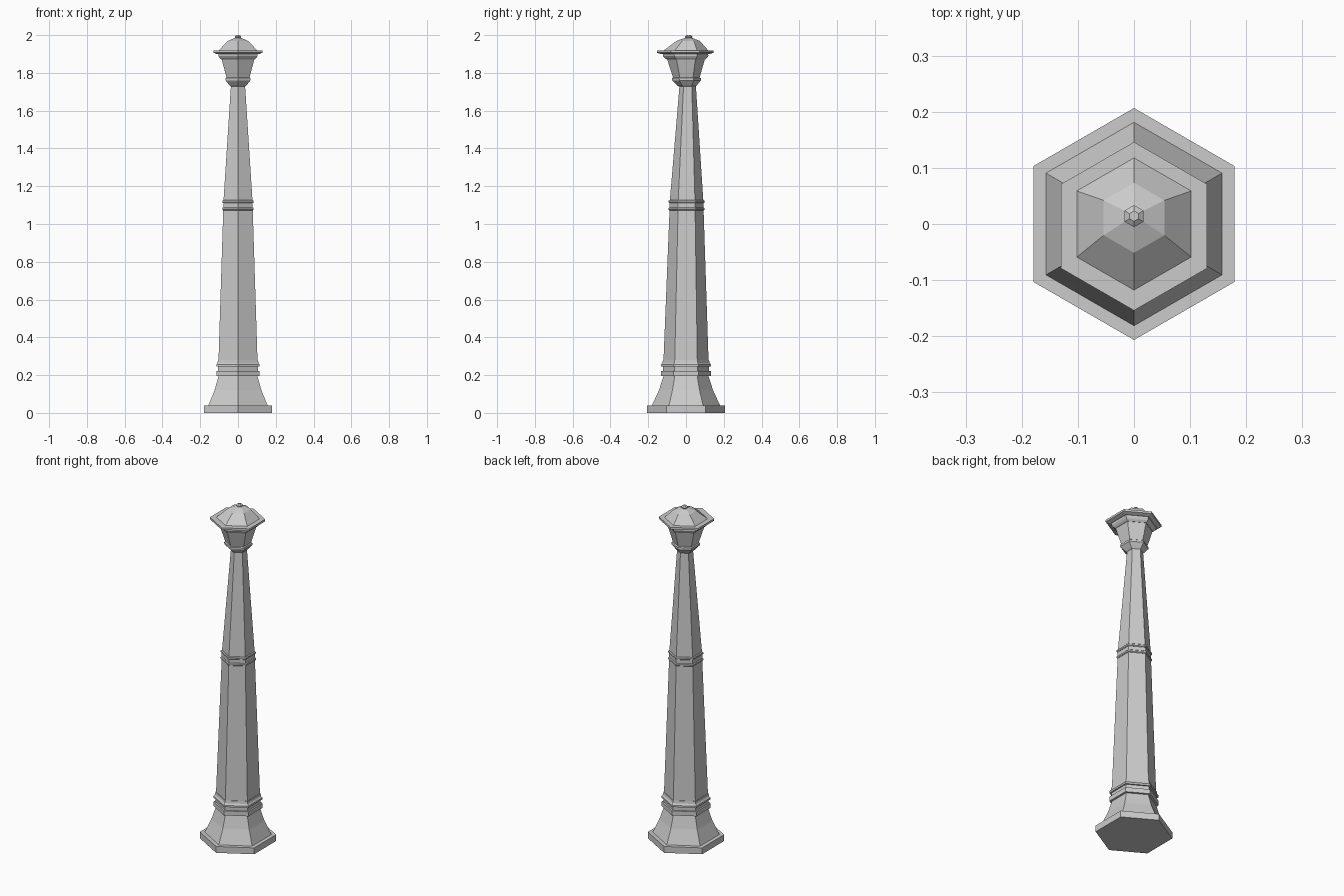
import bpy, bmesh, math

SIDES = 6


def hex_part(name, profile):
    """Closed six-sided part from rings of (apothem, z, y offset); points face +-y."""
    bm = bmesh.new()
    rings = []
    for apothem, z, y0 in profile:
        r = apothem / math.cos(math.pi / SIDES)
        rings.append([bm.verts.new((r * math.cos(a), y0 + r * math.sin(a), z))
                      for a in (math.pi / 2 + i * 2 * math.pi / SIDES for i in range(SIDES))])
    for low, high in zip(rings, rings[1:]):
        for i in range(SIDES):
            j = (i + 1) % SIDES
            bm.faces.new((low[i], low[j], high[j], high[i]))
    bm.faces.new(rings[0][::-1])
    bm.faces.new(rings[-1])
    bmesh.ops.recalc_face_normals(bm, faces=bm.faces)
    mesh = bpy.data.meshes.new(name)
    bm.to_mesh(mesh)
    bm.free()
    obj = bpy.data.objects.new(name, mesh)
    bpy.context.collection.objects.link(obj)
    return obj


# Plinth and flared foot
hex_part("plinth", [(0.179, 0, 0), (0.179, 0.038, 0)])
hex_part("flared_foot", [(0.157, 0.038, 0), (0.124, 0.12, 0), (0.103, 0.195, 0)])

# Mouldings at the bottom of the shaft
hex_part("foot_band", [(0.115, 0.195, 0), (0.115, 0.222, 0)])
hex_part("foot_neck", [(0.106, 0.222, 0), (0.106, 0.245, 0)])
hex_part("foot_moulding", [(0.115, 0.245, 0), (0.115, 0.255, 0), (0.108, 0.265, 0), (0.106, 0.28, 0)])

# Tapered shaft in two lengths, with a double band between them
hex_part("lower_shaft", [(0.104, 0.255, 0), (0.078, 1.075, 0.003)])
for name, z in (("lower_band", 1.072), ("upper_band", 1.11)):
    hex_part(name, [(0.079, z, 0.003), (0.083, z + 0.004, 0.003),
                    (0.083, z + 0.012, 0.003), (0.079, z + 0.016, 0.003)])
hex_part("band_core", [(0.078, 1.075, 0.003), (0.078, 1.12, 0.003)])
hex_part("upper_shaft", [(0.077, 1.12, 0.003), (0.037, 1.74, 0.009)])

# Lantern-shaped head
hex_part("head_bottom", [(0.039, 1.728, 0.006), (0.046, 1.735, 0.005), (0.062, 1.755, 0.003),
                         (0.066, 1.76, 0.003), (0.066, 1.772, 0.002), (0.060, 1.776, 0.002)])
hex_part("head_body", [(0.061, 1.776, 0.002), (0.086, 1.87, 0)])
hex_part("head_moulding", [(0.088, 1.87, 0), (0.098, 1.88, -0.001), (0.104, 1.89, -0.002), (0.104, 1.902, -0.003)])

# Cap brim, roof and finial
hex_part("cap_brim", [(0.112, 1.9, -0.004), (0.13, 1.907, -0.004), (0.13, 1.919, -0.004)])
hex_part("cap_roof", [(0.102, 1.919, 0), (0.054, 1.969, 0.011), (0.015, 1.986, 0.014)])
hex_part("finial", [(0.011, 1.982, 0.014), (0.017, 1.988, 0.014),
                    (0.017, 1.993, 0.014), (0.008, 2.0, 0.014)])
